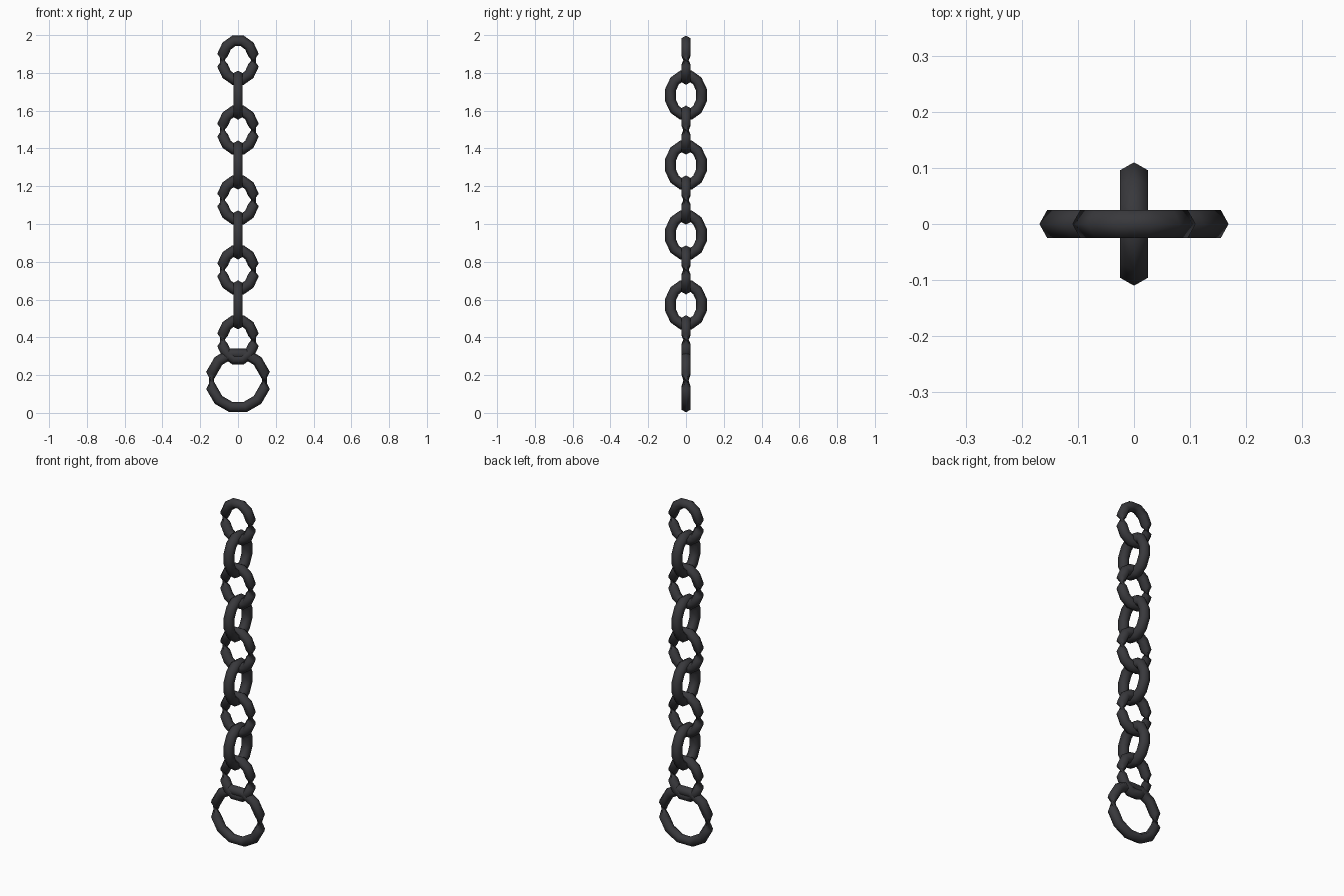
import bpy, bmesh, math
from mathutils import Vector

old = bpy.data.objects.get("Cube")
if old:
    bpy.data.objects.remove(old, do_unlink=True)

iron = bpy.data.materials.new("dark_iron")
iron.use_nodes = True
color = (0.04, 0.04, 0.045, 1)
iron.diffuse_color = color
iron.node_tree.nodes["Principled BSDF"].inputs["Base Color"].default_value = color

SIDES = 6       # hexagonal bar
SEGMENTS = 12   # bends around each loop
BAR = 0.0285


def make_loop(name, z, half_width, half_height, turn=0.0, twisted=True):
    """Closed hexagonal bar; a twisted loop has a half turn in each upright side."""
    bm = bmesh.new()
    rings = []
    for i in range(SEGMENTS):
        a = 2 * math.pi * (i + 0.5) / SEGMENTS
        center = Vector((math.cos(a) * (half_width - BAR), 0,
                         math.sin(a) * (half_height - BAR))) / math.cos(math.pi / SEGMENTS) ** 0.5
        outward = Vector((math.cos(a) / half_width, 0, math.sin(a) / half_height)).normalized()
        ring = []
        for j in range(SIDES):
            b = 2 * math.pi * j / SIDES
            ring.append(bm.verts.new(center + BAR * (outward * math.cos(b)
                                                     + Vector((0, math.sin(b), 0)))))
        rings.append(ring)
    for i in range(SEGMENTS):
        # The two upright segments carry the twist
        shift = SIDES // 2 if twisted and i in (SEGMENTS // 2 - 1, SEGMENTS - 1) else 0
        r, s = rings[i], rings[(i + 1) % SEGMENTS]
        for j in range(SIDES):
            k = (j + 1) % SIDES
            bm.faces.new((r[j], r[k], s[(k + shift) % SIDES], s[(j + shift) % SIDES]))
    bmesh.ops.triangulate(bm, faces=bm.faces[:])
    bmesh.ops.recalc_face_normals(bm, faces=bm.faces[:])
    for f in bm.faces:
        f.smooth = True
    mesh = bpy.data.meshes.new(name)
    bm.to_mesh(mesh)
    bm.free()
    mesh.materials.append(iron)
    obj = bpy.data.objects.new(name, mesh)
    obj.location.z = z
    obj.rotation_euler.z = turn
    bpy.context.collection.objects.link(obj)


# Alternating chain links from the top down
for n in range(9):
    across = n % 2 == 1
    make_loop(f"chain_link_{n + 1}", 1.867 - n * 0.185, 0.112, 0.133,
              math.pi / 2 if across else 0, not across)

# Large ring at the bottom
make_loop("end_ring", 0.172, 0.172, 0.172)
